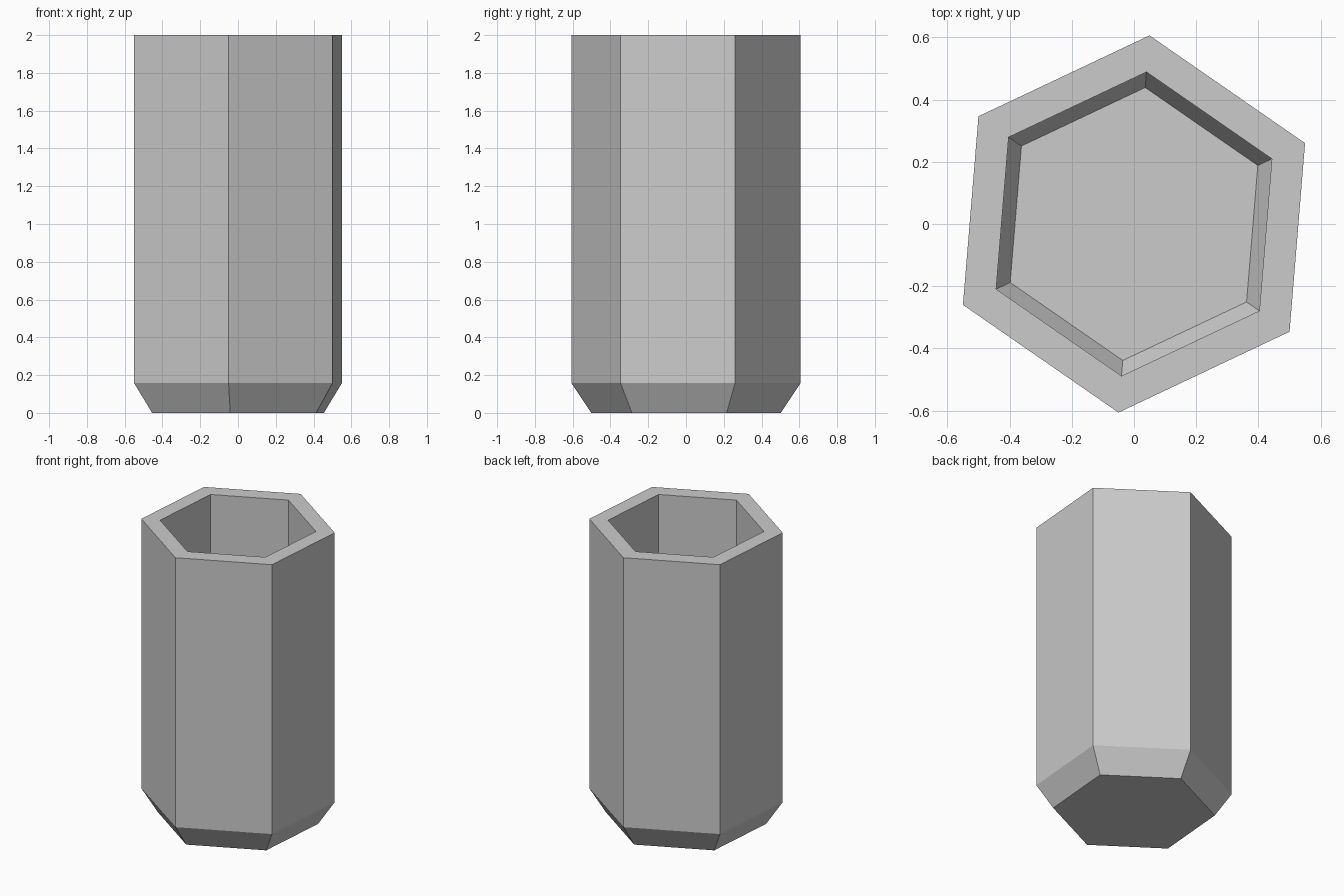
import bpy, bmesh
from math import cos, sin, radians

if "Cube" in bpy.data.objects:
    bpy.data.objects.remove(bpy.data.objects["Cube"])

SIDES = 6
TURN = radians(25.3)

# Radius and height from the underside, up the outside, over the rim, down to the inner floor
PROFILE = [(0.503, 0.0), (0.608, 0.157), (0.608, 2.0),
           (0.490, 2.0), (0.490, 0.182), (0.440, 0.10)]


def ring(bm, radius, z):
    step = radians(360 / SIDES)
    return [bm.verts.new((radius * cos(TURN + i * step), radius * sin(TURN + i * step), z))
            for i in range(SIDES)]


# Hexagonal cup with a chamfered foot and hollow inside
bm = bmesh.new()
rings = [ring(bm, r, z) for r, z in PROFILE]
for low, high in zip(rings, rings[1:]):
    for i in range(SIDES):
        j = (i + 1) % SIDES
        bm.faces.new((low[i], low[j], high[j], high[i]))

# Underside and inner floor
bm.faces.new(rings[0][::-1])
bm.faces.new(rings[-1])
bmesh.ops.recalc_face_normals(bm, faces=bm.faces)

mesh = bpy.data.meshes.new("hexagonal_cup")
bm.to_mesh(mesh)
bm.free()
cup = bpy.data.objects.new("hexagonal_cup", mesh)
bpy.context.collection.objects.link(cup)
